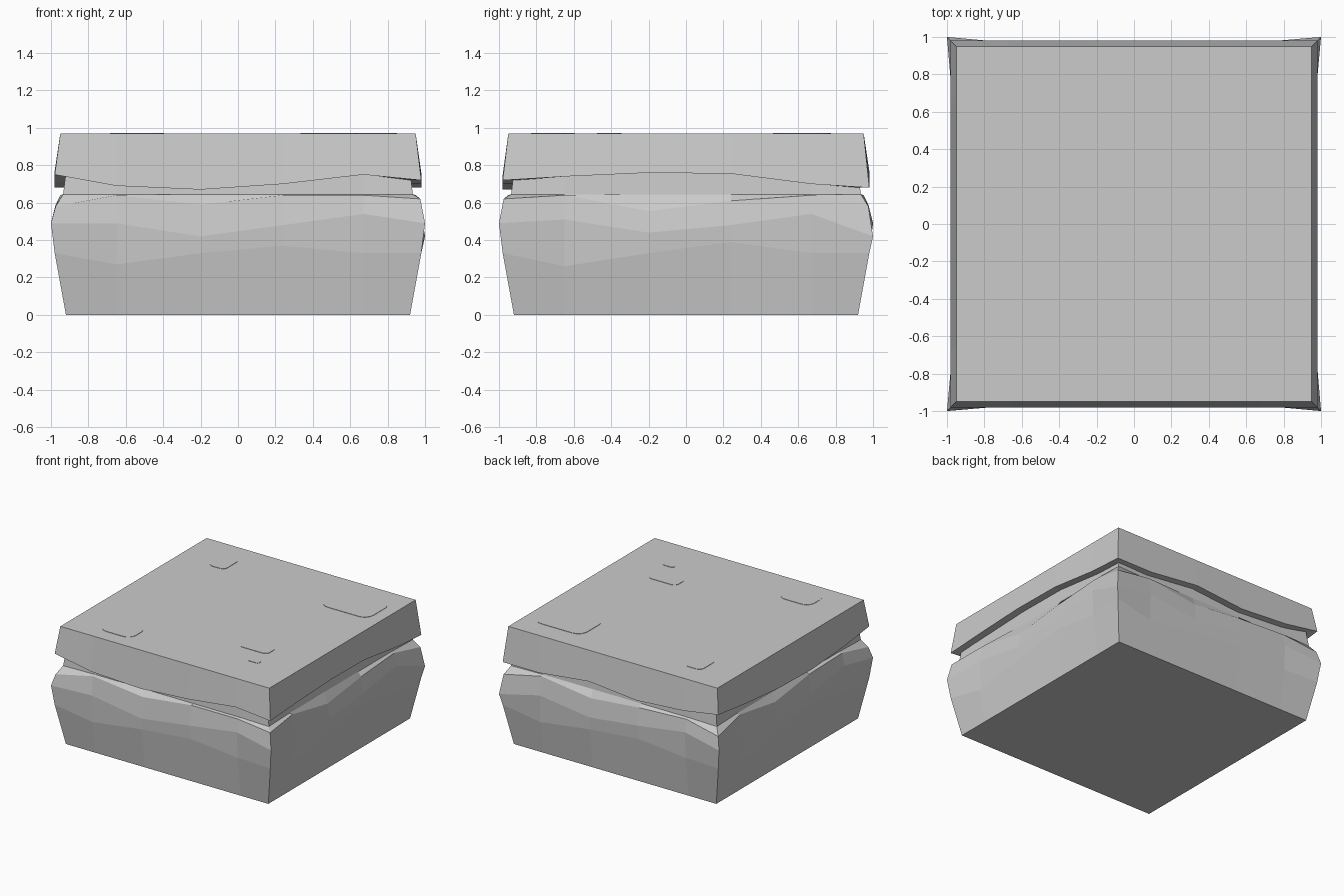
import bpy, bmesh
from math import pi
from mathutils import Matrix

cube = bpy.data.objects.get("Cube")
if cube:
    bpy.data.objects.remove(cube, do_unlink=True)

stone = bpy.data.materials.new("grey stone")
stone.use_nodes = True
GREY = (0.6, 0.6, 0.6, 1)
stone.diffuse_color = GREY
stone.node_tree.nodes["Principled BSDF"].inputs["Base Color"].default_value = GREY

STEPS = (-1, -0.65, -0.2, 0.24, 0.67)


def finish(name, bm):
    bmesh.ops.recalc_face_normals(bm, faces=bm.faces)
    mesh = bpy.data.meshes.new(name)
    bm.to_mesh(mesh)
    bm.free()
    mesh.materials.append(stone)
    obj = bpy.data.objects.new(name, mesh)
    bpy.context.collection.objects.link(obj)
    return obj


def ring(bm, corner, middle, heights):
    """Square loop: four sides (front, right, back, left) of five points each."""
    verts = []
    for side in range(4):
        turn = Matrix.Rotation(side * pi / 2, 3, 'Z')
        for i, t in enumerate(STEPS):
            z = heights if isinstance(heights, float) else heights[side % len(heights)][i]
            p = turn @ Matrix.Identity(3).col[0] * (t * (corner if i == 0 else 1))
            p -= turn.col[1] * (corner if i == 0 else middle)
            p.z = z
            verts.append(bm.verts.new(p))
    return verts


def loft(name, rings):
    bm = bmesh.new()
    loops = [ring(bm, *r) for r in rings]
    for a, b in zip(loops, loops[1:]):
        n = len(a)
        for i in range(n):
            j = (i + 1) % n
            bm.faces.new((a[i], a[j], b[j], b[i]))
    bm.faces.new(loops[0])
    bm.faces.new(loops[-1])
    return finish(name, bm)


# Wavy heights along each side
low = [(0.33, 0.27, 0.33, 0.37, 0.33), (0.33, 0.26, 0.33, 0.39, 0.33)]
belly = [(0.49, 0.49, 0.42, 0.48, 0.54), (0.49, 0.51, 0.44, 0.48, 0.54),
         (0.42, 0.49, 0.43, 0.48, 0.54), (0.49, 0.50, 0.43, 0.48, 0.54)]
rim = [(0.58, 0.64, 0.59, 0.64, 0.64), (0.62, 0.64, 0.555, 0.61, 0.64),
       (0.58, 0.64, 0.58, 0.62, 0.64), (0.59, 0.64, 0.57, 0.63, 0.64)]
lip = [(0.75, 0.69, 0.67, 0.70, 0.75), (0.72, 0.74, 0.76, 0.755, 0.70),
       (0.68, 0.68, 0.73, 0.69, 0.72), (0.77, 0.73, 0.69, 0.68, 0.71)]

# Bulging lower block with a recessed neck
loft("lower_block", [
    (0.92, 0.92, 0.0),
    (0.98, 0.965, low),
    (1.0, 0.97, belly),
    (0.975, 0.95, rim),
    (0.935, 0.925, 0.645),
    (0.915, 0.915, 0.80),
])

# Cap slab with an uneven lower edge
loft("cap_slab", [
    (0.90, 0.90, 0.78),
    (0.90, 0.90, lip),
    (0.98, 0.98, lip),
    (0.95, 0.95, 0.97),
])


# Thin rounded patches on the top surface
def patch(name, x, y, width, depth, radius):
    bm = bmesh.new()
    bmesh.ops.create_cube(bm, size=1)
    bmesh.ops.scale(bm, vec=(width, depth, 0.006), verts=bm.verts)
    upright = [e for e in bm.edges if abs(e.verts[0].co.z - e.verts[1].co.z) > 0.001]
    bmesh.ops.bevel(bm, geom=upright, offset=radius, segments=4, profile=0.5,
                    affect='EDGES')
    obj = finish(name, bm)
    obj.location = (x, y, 0.970)


patch("top_patch_back_left", 0.63, 0.62, 0.44, 0.31, 0.08)
patch("top_patch_back_right", -0.595, 0.665, 0.15, 0.20, 0.04)
patch("top_patch_front_left", 0.465, -0.41, 0.26, 0.13, 0.04)
patch("top_patch_small", 0.585, -0.62, 0.10, 0.05, 0.02)
patch("top_patch_front_right", -0.54, -0.725, 0.29, 0.21, 0.07)
